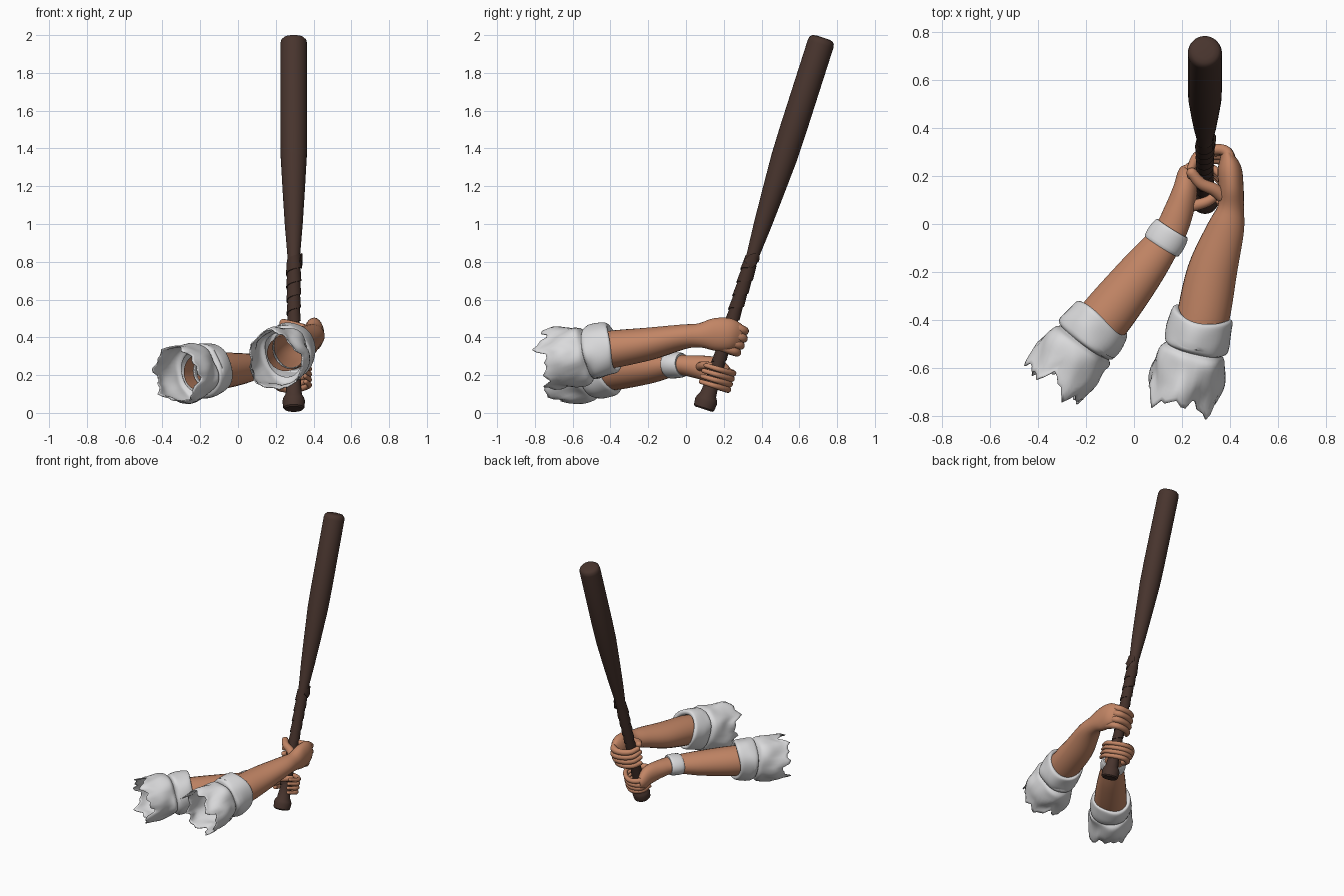
import bpy
import math
from math import sin, cos, pi, radians
from mathutils import Vector, noise

if "Cube" in bpy.data.objects:
    bpy.data.objects.remove(bpy.data.objects["Cube"], do_unlink=True)


def material(name, rgb):
    m = bpy.data.materials.new(name)
    m.use_nodes = True
    m.diffuse_color = (*rgb, 1)
    bsdf = m.node_tree.nodes["Principled BSDF"]
    bsdf.inputs["Base Color"].default_value = (*rgb, 1)
    bsdf.inputs["Roughness"].default_value = 0.7
    return m


SKIN = material("skin", (0.54, 0.235, 0.13))
WOOD = material("dark_wood", (0.065, 0.035, 0.027))
TAPE = material("grip_tape", (0.055, 0.029, 0.022))
CLOTH = material("white_cloth", (0.7, 0.7, 0.71))

# Club frame: base point, axis, sideways and backward directions
BASE = Vector((0.295, 0.093, 0.02))
AXIS = Vector((0, 0.305, 0.952)).normalized()
SIDE = Vector((1, 0, 0))
BACK = AXIS.cross(SIDE)


def club(s, deg, r):
    """Point at height s along the club, at an angle and distance from its axis."""
    t = radians(deg)
    return BASE + AXIS * s + (SIDE * cos(t) + BACK * sin(t)) * r


def make(name, verts, faces, mat, sharp=40):
    me = bpy.data.meshes.new(name)
    me.from_pydata([tuple(v) for v in verts], [], faces)
    me.materials.append(mat)
    ob = bpy.data.objects.new(name, me)
    bpy.context.collection.objects.link(ob)
    bpy.ops.object.select_all(action="DESELECT")
    ob.select_set(True)
    bpy.context.view_layer.objects.active = ob
    bpy.ops.object.mode_set(mode="EDIT")
    bpy.ops.mesh.select_all(action="SELECT")
    bpy.ops.mesh.normals_make_consistent(inside=False)
    bpy.ops.object.mode_set(mode="OBJECT")
    bpy.ops.object.shade_smooth_by_angle(angle=radians(sharp))
    return ob


def grid_faces(rows, n):
    return [(i * n + j, i * n + (j + 1) % n, (i + 1) * n + (j + 1) % n, (i + 1) * n + j)
            for i in range(rows - 1) for j in range(n)]


def smooth_path(keys, steps):
    """Spline through keys of (point, up radius, side radius)."""
    k = [Vector((*p, u, w)) for p, u, w in keys]
    k = [k[0] * 2 - k[1]] + k + [k[-1] * 2 - k[-2]]
    out = []
    for i in range(1, len(k) - 2):
        a, b, c, d = k[i - 1:i + 3]
        for q in range(steps):
            t = q / steps
            out.append(0.5 * (2 * b + (c - a) * t + (2 * a - 5 * b + 4 * c - d) * t * t
                              + (3 * b - a - 3 * c + d) * t ** 3))
    return out + [k[-2]]


def loft(name, keys, mat, n=16, steps=5, deform=None, caps=(True, True), dome=False):
    rows = smooth_path(keys, steps)
    if dome:
        last, direction = rows[-1], (rows[-1] - rows[-2]).to_3d().normalized()
        for t in (0.4, 0.75, 0.97):
            f = math.sqrt(1 - t * t)
            rows.append(Vector((*(last.to_3d() + direction * last[3] * t), last[3] * f, last[4] * f)))
    verts = []
    for i, row in enumerate(rows):
        tangent = (rows[min(i + 1, len(rows) - 1)].to_3d() - rows[max(i - 1, 0)].to_3d()).normalized()
        side = tangent.cross(AXIS).normalized()
        up = side.cross(tangent)
        for j in range(n):
            a = 2 * pi * j / n
            v = side * cos(a) * row[4] + up * sin(a) * row[3]
            if deform:
                v = deform(v, row.to_3d(), tangent, i / (len(rows) - 1), a)
            verts.append(row.to_3d() + v)
    faces = grid_faces(len(rows), n)
    if caps[0]:
        faces.append(tuple(range(n)))
    if caps[1]:
        faces.append(tuple(range(len(verts) - n, len(verts))))
    return make(name, verts, faces, mat)


# Club body, turned from a profile of (height, radius)
profile = [(0, 0.048), (0.008, 0.056), (0.045, 0.06), (0.062, 0.055), (0.08, 0.044), (0.15, 0.036),
           (0.3, 0.029), (0.6, 0.029), (0.86, 0.034), (1.02, 0.047), (1.2, 0.058), (1.4, 0.069),
           (1.55, 0.071), (2.03, 0.071), (2.05, 0.067), (2.062, 0.055), (2.066, 0.035)]
N = 32
verts = [club(s, 360 * j / N, r) for s, r in profile for j in range(N)]
faces = grid_faces(len(profile), N) + [tuple(range(N)), tuple(range(len(verts) - N, len(verts)))]
make("bat", verts, faces, WOOD, 35)

# Spiral tape with one raised edge per turn
turns, pitch, seg = 9, 0.074, 24
verts, faces = [], []
for q in range(turns * seg + 1):
    h = 0.12 + q * pitch / seg
    grip = 0.031 + 0.006 * abs(h - 0.4) / 0.4
    deg = 360 * q / seg
    verts += [club(h, deg, grip - 0.004), club(h, deg, grip + 0.005), club(h + pitch * 1.02, deg, grip)]
    if q:
        b = 3 * q
        faces += [(b - 3, b, b + 1, b - 2), (b - 2, b + 1, b + 2, b - 1)]
make("grip_tape", verts, faces, TAPE, 30)
loft("loose_tape_end", [(club(0.8, -20, 0.04), 0.03, 0.006), (club(0.84, 20, 0.041), 0.03, 0.006),
                        (club(0.85, 60, 0.041), 0.02, 0.005)], TAPE, 8)

# Forearms, each flowing into its palm
loft("left_forearm", [
    ((0.25, -0.53, 0.315), 0.095, 0.1), ((0.285, -0.4, 0.335), 0.1, 0.11), ((0.325, -0.2, 0.365), 0.087, 0.104),
    ((0.382, -0.02, 0.402), 0.066, 0.078), ((0.403, 0.07, 0.41), 0.064, 0.055),
    ((0.404, 0.15, 0.415), 0.086, 0.052), ((0.397, 0.23, 0.415), 0.086, 0.05),
    ((0.385, 0.29, 0.41), 0.06, 0.025)], SKIN, 24, caps=(False, True))
loft("right_forearm", [
    ((-0.21, -0.5, 0.215), 0.095, 0.1), ((-0.12, -0.39, 0.22), 0.1, 0.11), ((0.03, -0.2, 0.235), 0.08, 0.094),
    ((0.14, -0.05, 0.252), 0.054, 0.07), ((0.185, 0.05, 0.245), 0.06, 0.062),
    ((0.212, 0.14, 0.228), 0.068, 0.052), ((0.215, 0.21, 0.2), 0.05, 0.034),
    ((0.225, 0.235, 0.195), 0.03, 0.02)], SKIN, 24, caps=(False, True))


# Fingers wrapped around the grip; (angle, distance) per joint
def digit(name, s, rise, joints, radius):
    last = len(joints) - 1
    keys = [(club(s + rise * i / last, deg, dist), radius * (1.1 - 0.09 * i), radius * (1.1 - 0.09 * i))
            for i, (deg, dist) in enumerate(joints)]
    loft(name, keys, SKIN, 12, dome=True)


names = ("little", "ring", "middle", "index")
reach = (0.92, 1.0, 1.04, 0.97)
for i, finger in enumerate(names):
    k = reach[i]
    digit(f"left_{finger}_finger", 0.345 + 0.04 * i, -0.012,
          [(-5, 0.105), (38 * k, 0.118 * k), (72 * k, 0.085), (125 * k, 0.062), (185 * k, 0.058)], 0.0235)
    digit(f"right_{finger}_finger", 0.14 + 0.03 * i, -0.006,
          [(180, 0.085), (138, 0.105 * k), (98, 0.092), (55, 0.078), (5, 0.083), (-45 * k, 0.085)], 0.019)
digit("left_thumb", 0.4, 0.07, [(-55, 0.125), (-66, 0.09), (-105, 0.066), (-155, 0.06)], 0.027)
digit("right_thumb", 0.2, 0.03, [(222, 0.13), (242, 0.095), (280, 0.07), (325, 0.068)], 0.024)


# Torn, rumpled sleeves with a rolled cuff
def sleeve(name, start, end, seed):
    start, end = Vector(start), Vector(end)
    stations = [(0, 0.148), (0.2, 0.155), (0.42, 0.152), (0.55, 0.143), (0.61, 0.122),
                (0.65, 0.138), (0.75, 0.143), (0.93, 0.137), (1, 0.128), (0.985, 0.108), (0.88, 0.1)]
    keys = [(start.lerp(end, t), r, r * 0.95) for t, r in stations]

    def rumple(v, centre, tangent, u, a):
        loose = max(0, 1 - u * 1.25)
        fold = noise.noise((centre + v) * 9 + Vector((seed, 0, 0)))
        crease = 0.5 * sin(3 * a + 14 * u + seed) + 0.3 * sin(5 * a - 9 * u)
        v = v * (1 + (0.04 + 0.16 * loose) * fold + 0.06 * crease * (0.35 + loose))
        if u > 0.55:
            return v + tangent * 0.012 * sin(2 * a + seed)
        tear = (0.6 * sin(7 * a + seed) + 0.7 * sin(4 * a + 2 * seed) + 0.5 * sin(13 * a)) * 0.03
        return v + tangent * tear * max(0, 1 - u * 3.5)

    # the frame is kept straight by building on the axis before folding the lip in
    direction = (end - start).normalized()
    side = direction.cross(AXIS).normalized()
    up = side.cross(direction)
    n, verts = 44, []
    rows = smooth_path(keys, 4)
    for i, row in enumerate(rows):
        for j in range(n):
            a = 2 * pi * j / n
            v = side * cos(a) * row[4] + up * sin(a) * row[3]
            verts.append(row.to_3d() + rumple(v, row.to_3d(), direction, i / (len(rows) - 1), a))
    ob = make(name, verts, grid_faces(len(rows), n), CLOTH, 60)
    solid = ob.modifiers.new("thickness", "SOLIDIFY")
    solid.thickness = 0.006
    solid.offset = 0


sleeve("left_sleeve", (0.195, -0.725, 0.272), (0.285, -0.385, 0.345), 1.3)
sleeve("right_sleeve", (-0.325, -0.655, 0.2), (-0.13, -0.39, 0.232), 4.1)

# Wristband
mid, along = Vector((0.137, -0.055, 0.252)), Vector((0.5, 0.8, 0.06)).normalized()
band = [(-0.044, 0.056, 0.07), (-0.042, 0.066, 0.083), (0, 0.068, 0.086), (0.04, 0.064, 0.078), (0.042, 0.05, 0.065)]
loft("wristband", [(mid + along * d, u, w) for d, u, w in band], CLOTH, 28, 3, caps=(False, False))
